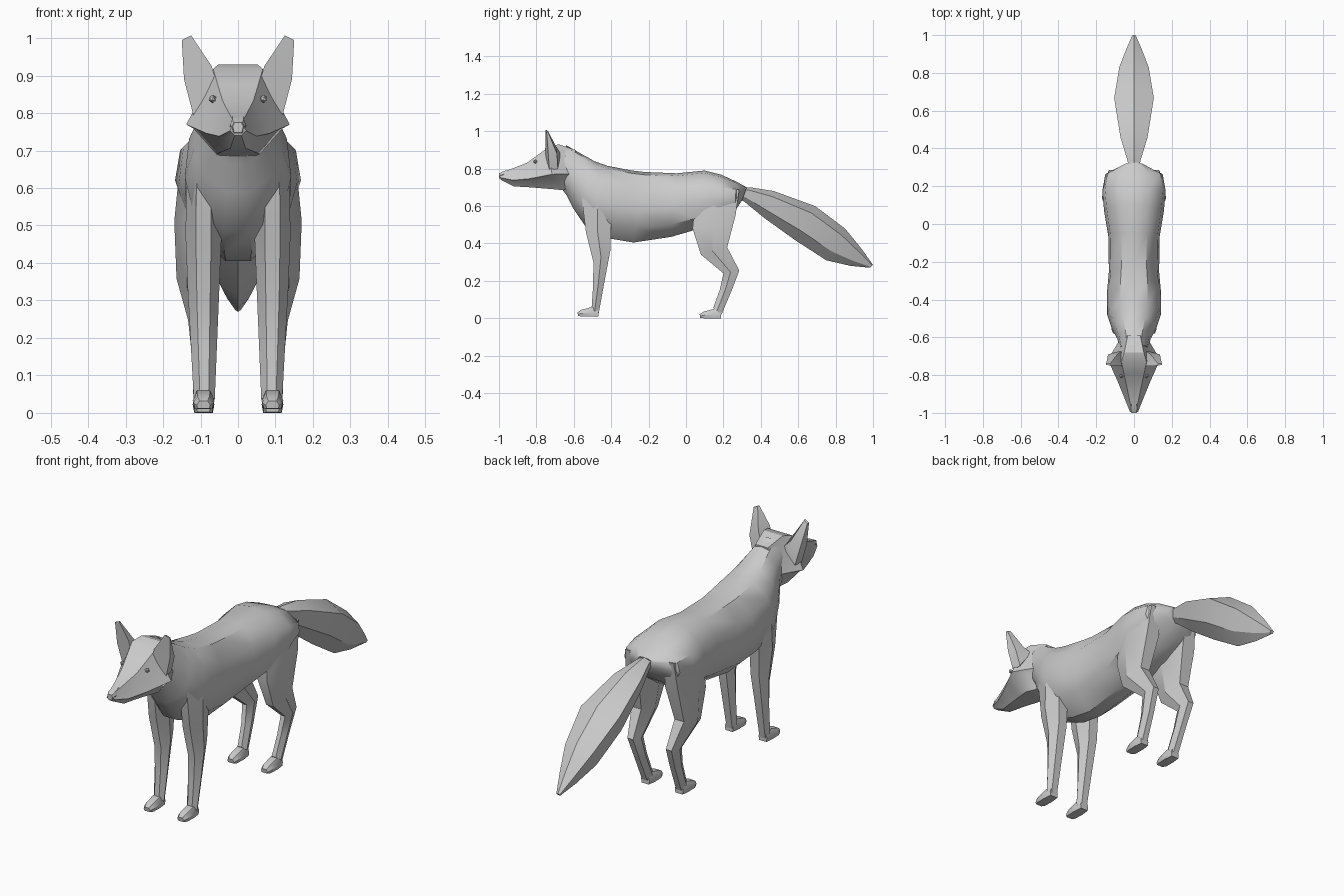
import bpy, bmesh, math
from mathutils import Vector

fur = bpy.data.materials.new("grey_fur")
fur.diffuse_color = (0.6, 0.6, 0.6, 1)


def finish(name, bm, angle=35):
    bmesh.ops.recalc_face_normals(bm, faces=bm.faces)
    mesh = bpy.data.meshes.new(name)
    bm.to_mesh(mesh)
    bm.free()
    mesh.materials.append(fur)
    ob = bpy.data.objects.new(name, mesh)
    bpy.context.collection.objects.link(ob)
    bpy.ops.object.select_all(action='DESELECT')
    ob.select_set(True)
    bpy.context.view_layer.objects.active = ob
    bpy.ops.object.shade_smooth_by_angle(angle=math.radians(angle))
    return ob


def skin(name, loops, angle=35):
    """Bridge closed loops of points and cap both ends."""
    bm = bmesh.new()
    rows = [[bm.verts.new(p) for p in loop] for loop in loops]
    n = len(rows[0])
    for a, b in zip(rows, rows[1:]):
        for i in range(n):
            j = (i + 1) % n
            bm.faces.new((a[i], a[j], b[j], b[i]))
    bm.faces.new(rows[0])
    bm.faces.new(rows[-1])
    return finish(name, bm, angle)


def section(y0, z0, y1, z1, w, profile, cx=0):
    """Symmetric loop between two points of the side outline."""
    def pt(t, s):
        return (cx + s * w, y0 + (y1 - y0) * t, z0 + (z1 - z0) * t)
    right = [pt(t, s) for t, s in profile]
    left = [pt(t, -s) for t, s in reversed(profile) if s > 0]
    return right + left


def loft(name, rings, profile, angle=35):
    return skin(name, [section(*r, profile) for r in rings], angle)


# Neck and trunk: top y, top z, bottom y, bottom z, half width
loft("body", [
    (-.64, .925, -.67, .70, .075),
    (-.57, .885, -.64, .66, .088),
    (-.49, .84, -.605, .59, .118),
    (-.42, .815, -.53, .48, .142),
    (-.29, .79, -.40, .425, .142),
    (-.22, .782, -.28, .405, .133),
    (-.05, .775, -.08, .435, .136),
    (.10, .79, .04, .47, .158),
    (.19, .767, .16, .50, .168),
    (.27, .73, .26, .57, .152),
    (.325, .70, .30, .63, .05),
], [(0, 0), (.04, .5), (.25, .92), (.55, 1), (.8, .86), (1, .25)], 40)

# Head with a lip step along the muzzle
loft("head", [
    (-1.0, .775, -.99, .74, .022),
    (-.93, .80, -.92, .705, .05),
    (-.85, .832, -.83, .70, .085),
    (-.79, .875, -.77, .695, .112),
    (-.73, .918, -.71, .69, .138),
    (-.68, .93, -.66, .685, .108),
    (-.59, .90, -.61, .70, .07),
], [(0, .48), (.35, .74), (.65, 1), (.70, .86), (1, .42)], 30)

# Nose
loft("nose", [
    (-1.0, .773, -1.0, .748, .014),
    (-.985, .783, -.98, .745, .022),
    (-.95, .794, -.95, .75, .02),
], [(0, .7), (.4, 1), (1, .7)])

# Bushy tail
loft("tail", [
    (.30, .70, .28, .64, .026),
    (.345, .70, .31, .625, .035),
    (.47, .68, .42, .535, .072),
    (.69, .60, .58, .42, .105),
    (.85, .48, .75, .31, .078),
    (.94, .37, .88, .28, .04),
    (1.0, .285, .985, .27, .01),
], [(0, 0), (.2, 1), (.72, .72), (1, 0)], 30)

LEG = [(0, .42), (.45, 1), (1, .55)]
FOOT = [(0, .6), (.55, 1), (1, .85)]
# Legs: front y, front z, back y, back z, half width, centre x
FRONT_LEG = [
    (-.56, .66, -.36, .68, .045, .092),
    (-.535, .46, -.40, .49, .048, .092),
    (-.495, .30, -.405, .36, .042, .092),
    (-.497, .17, -.435, .20, .035, .091),
    (-.505, .05, -.468, .02, .028, .09),
]
HIND_LEG = [
    (.05, .64, .285, .69, .05, .105),
    (.035, .48, .265, .55, .063, .107),
    (.08, .34, .22, .38, .047, .117),
    (.20, .24, .285, .255, .028, .105),
    (.18, .15, .245, .15, .025, .098),
    (.145, .055, .19, .02, .026, .093),
]

for s, side in ((1, "left"), (-1, "right")):
    for part, rings in (("front_leg", FRONT_LEG), ("hind_leg", HIND_LEG)):
        skin(side + "_" + part,
             [section(*r[:5], LEG, s * r[5]) for r in rings], 30)

    # Paws
    for part, y, z in (("front_paw", -.58, .01), ("hind_paw", .073, 0)):
        rings = [(y, z + .022, y + .003, z + .002, .018),
                 (y + .02, z + .035, y + .02, z, .027),
                 (y + .075, z + .05, y + .07, z, .029),
                 (y + .113, z + .045, y + .113, z, .023)]
        skin(side + "_" + part, [section(*r, FOOT, s * .092) for r in rings])

    # Ear: inner front, outer front, outer back, inner back
    ear = [
        [(.045, -.755, .84), (.118, -.73, .79), (.115, -.685, .80), (.06, -.67, .88)],
        [(.07, -.752, .925), (.144, -.737, .89), (.137, -.69, .88), (.088, -.69, .91)],
        [(.125, -.75, 1.007), (.15, -.745, .995), (.147, -.737, .995), (.127, -.74, 1.004)],
    ]
    skin(side + "_ear", [[(s * x, y, z) for x, y, z in r] for r in ear], 30)

    # Eye
    bm = bmesh.new()
    bmesh.ops.create_icosphere(bm, subdivisions=1, radius=.011)
    bmesh.ops.translate(bm, verts=bm.verts, vec=Vector((s * .068, -.805, .838)))
    finish(side + "_eye", bm)
